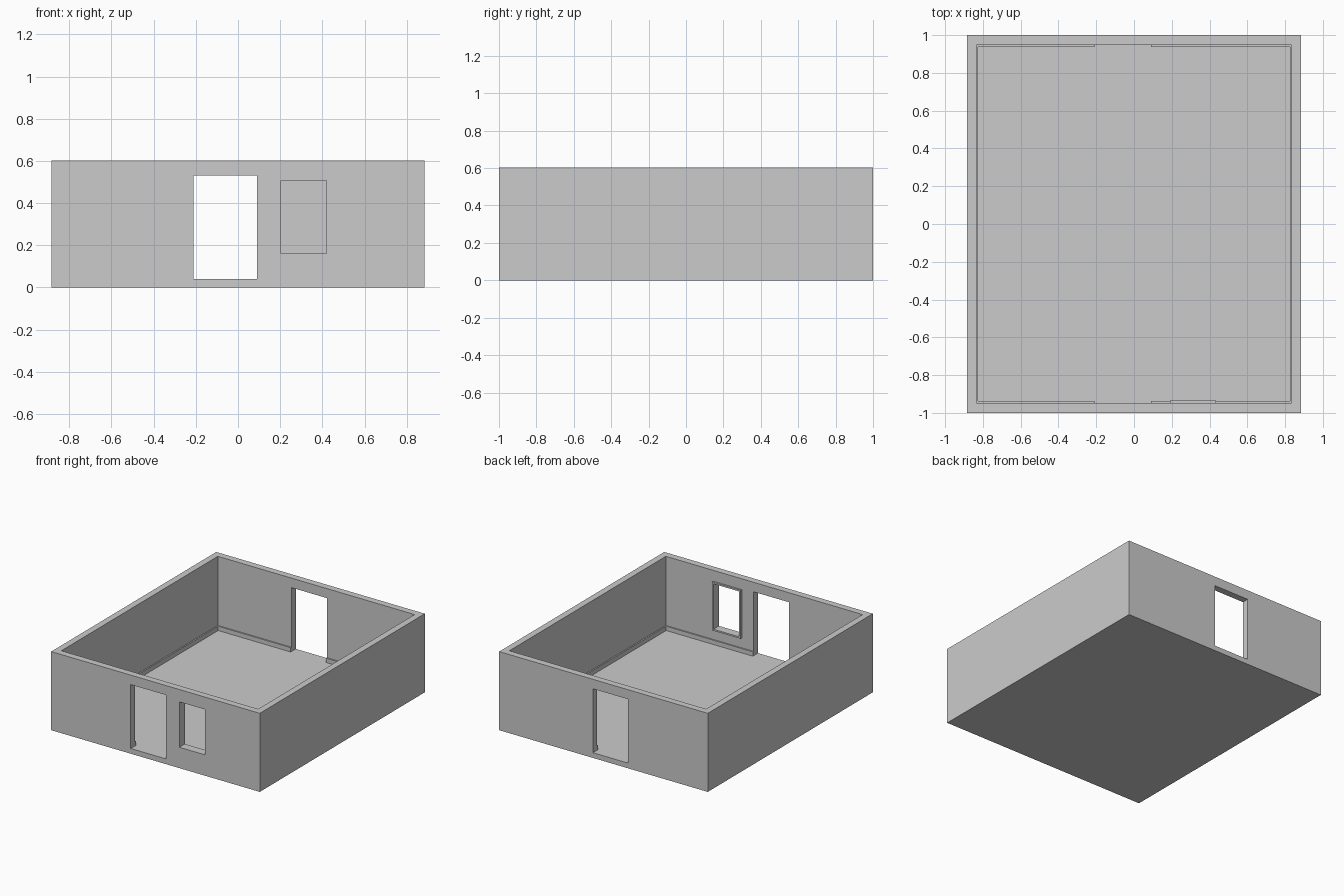
import bpy

if "Cube" in bpy.data.objects:
    bpy.data.objects.remove(bpy.data.objects["Cube"])

W, D, H = 0.885, 1.0, 0.603      # half width, half depth, height
IX, IY = 0.835, 0.948            # inner wall faces
FLOOR = 0.04
DOOR = (-0.21, 0.09)
S, SH = 0.01, 0.033              # skirting thickness and height


def box(name, x0, x1, y0, y1, z0, z1):
    bpy.ops.mesh.primitive_cube_add(
        size=1, location=((x0 + x1) / 2, (y0 + y1) / 2, (z0 + z1) / 2))
    ob = bpy.context.object
    ob.name = name
    ob.scale = (x1 - x0, y1 - y0, z1 - z0)
    bpy.ops.object.transform_apply(location=True, rotation=False, scale=True)
    return ob


def cut(target, *bounds):
    cutter = box("cutter", *bounds)
    mod = target.modifiers.new("opening", 'BOOLEAN')
    mod.operation = 'DIFFERENCE'
    mod.solver = 'EXACT'
    mod.object = cutter
    bpy.context.view_layer.objects.active = target
    bpy.ops.object.modifier_apply(modifier=mod.name)
    bpy.data.objects.remove(cutter, do_unlink=True)


# Room shell: walls and floor in one piece
room = box("room_shell", -W, W, -D, D, 0, H)
cut(room, -IX, IX, -IY, IY, FLOOR, H + 0.1)

# Doorways front and back, window in the front wall
for y0, y1 in ((-D - 0.1, -IY + 0.05), (IY - 0.05, D + 0.1)):
    cut(room, *DOOR, y0, y1, FLOOR, 0.53)
cut(room, 0.203, 0.42, -D - 0.1, -IY + 0.05, 0.16, 0.508)

# Window surround standing slightly proud of the inner wall
frame = box("window_frame", 0.19, 0.433, -IY, -IY + 0.014, 0.148, 0.52)
cut(frame, 0.203, 0.42, -1.1, -0.8, 0.16, 0.508)

# Skirting boards, interrupted at the doorways
for side, name in ((-1, "left"), (1, "right")):
    xs = sorted((side * IX, side * (IX - S)))
    box("skirting_" + name, *xs, -IY, IY, FLOOR, FLOOR + SH)
for side, name in ((-1, "front"), (1, "back")):
    ys = sorted((side * IY, side * (IY - S)))
    box("skirting_" + name + "_left", -IX + S, DOOR[0], *ys, FLOOR, FLOOR + SH)
    box("skirting_" + name + "_right", DOOR[1], IX - S, *ys, FLOOR, FLOOR + SH)
